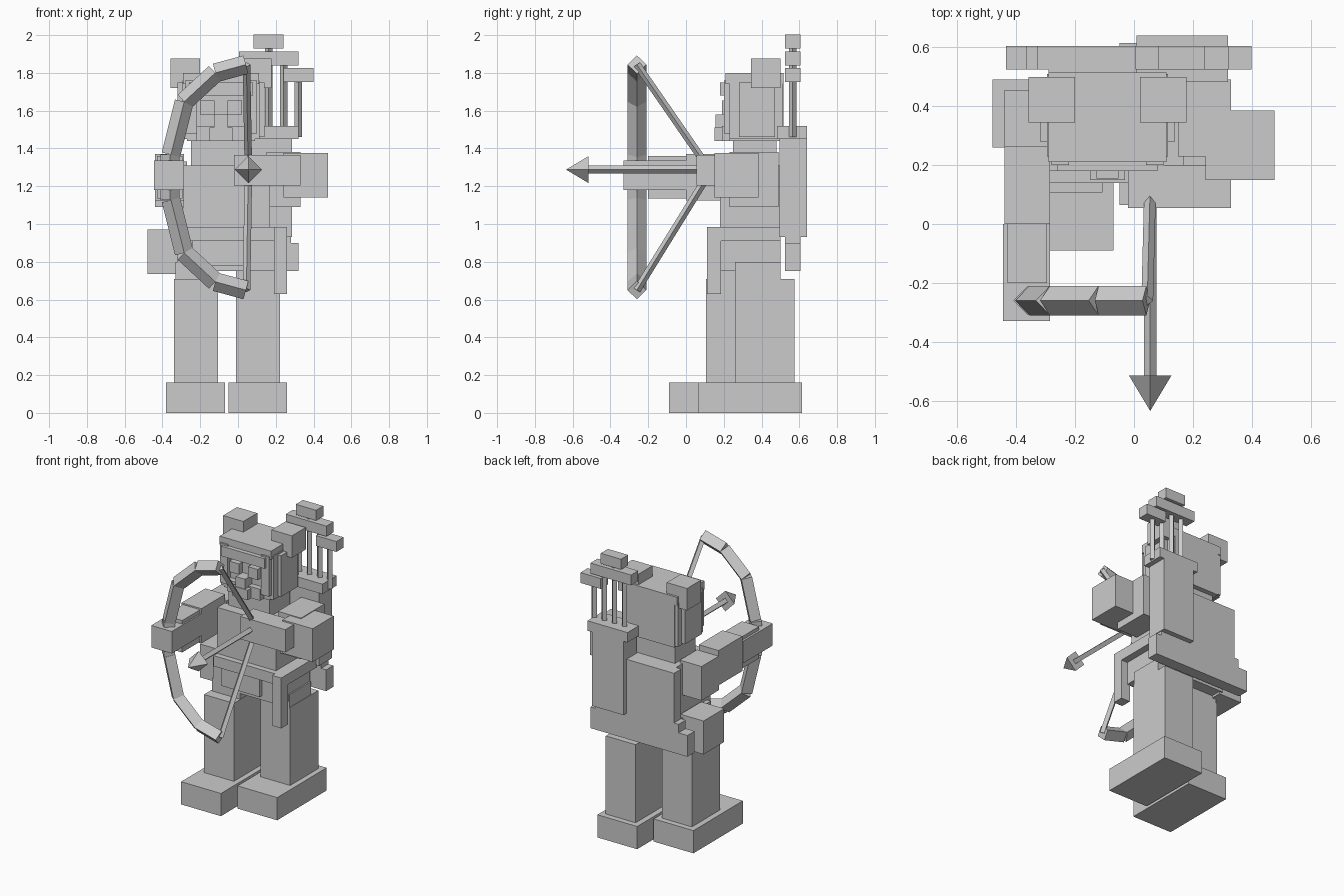
import bpy
from mathutils import Vector


def box(name, x0, x1, y0, y1, z0, z1):
    bpy.ops.mesh.primitive_cube_add(size=1, location=((x0 + x1) / 2, (y0 + y1) / 2, (z0 + z1) / 2))
    ob = bpy.context.object
    ob.name = name
    ob.scale = (x1 - x0, y1 - y0, z1 - z0)
    return ob


def rod(name, a, b, r, r2=None):
    # Four-sided rod with a diamond section, running from a to b
    a, b = Vector(a), Vector(b)
    bpy.ops.mesh.primitive_cone_add(vertices=4, radius1=r, radius2=r if r2 is None else r2,
                                    depth=(b - a).length, location=(a + b) / 2)
    ob = bpy.context.object
    ob.name = name
    ob.rotation_mode = 'QUATERNION'
    ob.rotation_quaternion = (b - a).to_track_quat('Z', 'Y')
    return ob


# Feet and legs: one leg steps forward
for side, dx, dy in (("left", 0, 0), ("right", 0.33, 0.155)):
    box(side + "_foot", -0.38 + dx, -0.07 + dx, -0.09 + dy, 0.46 + dy, 0, 0.16)
    box(side + "_leg", -0.34 + dx, -0.107 + dx, 0.107 + dy, 0.42 + dy, 0.16, 0.71)
box("left_hip", -0.33, -0.11, 0.18, 0.42, 0.70, 0.8)
box("right_hip", -0.01, 0.22, 0.26, 0.5, 0.70, 0.8)

# Torso, belt and hanging strap
box("torso", -0.29, 0.17, 0.18, 0.53, 0.95, 1.31)
box("pelvis", -0.32, 0.21, 0.18, 0.5, 0.75, 0.95)
box("belt", -0.29, 0.26, 0.14, 0.5, 0.91, 0.985)
box("tunic_hem", -0.24, 0.06, 0.155, 0.2, 0.78, 0.91)
box("belt_strap", 0.19, 0.26, 0.11, 0.185, 0.63, 0.985)
box("pouch", -0.48, -0.30, 0.26, 0.49, 0.735, 0.97)

# Cape, stepping wider toward the hem
box("cape_upper", -0.33, 0.2, 0.525, 0.605, 0.96, 1.31)
box("cape_middle", -0.365, 0.28, 0.525, 0.605, 0.90, 0.96)
box("cape_hem", -0.435, 0.32, 0.525, 0.605, 0.75, 0.90)

# Neck, head and ears
box("neck", -0.25, 0.07, 0.25, 0.48, 1.3, 1.46)
box("head", -0.27, 0.09, 0.23, 0.515, 1.44, 1.79)
box("hood_top", -0.29, 0.11, 0.21, 0.515, 1.74, 1.8)
for s, side in ((-1, "left"), (1, "right")):
    def mirrored(name, a, b, *r):
        lo, hi = sorted((-0.09 + s * a, -0.09 + s * b))
        box(side + name, lo, hi, *r)
    mirrored("_hood_inner", 0.18, 0.205, 0.23, 0.51, 1.45, 1.76)
    mirrored("_hood_outer", 0.2, 0.23, 0.28, 0.47, 1.46, 1.75)
    mirrored("_cheek", 0.13, 0.19, 0.20, 0.26, 1.48, 1.76)
    mirrored("_ear", 0.11, 0.268, 0.345, 0.50, 1.72, 1.875)
    mirrored("_eye", 0.035, 0.11, 0.19, 0.25, 1.58, 1.655)
box("brow", -0.26, 0.08, 0.18, 0.25, 1.68, 1.75)
box("nose", -0.127, -0.053, 0.155, 0.25, 1.51, 1.58)
box("chin", -0.22, 0.04, 0.19, 0.25, 1.44, 1.52)
box("beard", -0.15, -0.03, 0.15, 0.25, 1.44, 1.51)

# Arm holding the bow
box("bow_upper_arm", -0.44, -0.27, 0.26, 0.455, 1.09, 1.33)
box("bow_forearm", -0.44, -0.285, 0.0, 0.265, 1.125, 1.37)
box("bow_wrist", -0.43, -0.295, -0.2, 0.01, 1.135, 1.36)
box("bow_hand", -0.445, -0.285, -0.33, 0.0, 1.18, 1.335)

# Arm drawing the string
box("draw_upper_arm", 0.15, 0.33, 0.23, 0.49, 1.09, 1.38)
box("draw_elbow", 0.242, 0.477, 0.15, 0.385, 1.14, 1.375)
box("draw_hand", -0.02, 0.33, 0.055, 0.2, 1.205, 1.365)

# Bow limbs mirrored about the grip
by, mid = -0.26, 1.247
half = [(-0.355, 0.12), (-0.285, 0.40), (-0.12, 0.553), (0.042, 0.597)]
rod("bow_grip", (-0.36, by, mid - 0.12), (-0.36, by, mid + 0.12), 0.05)
for s in (-1, 1):
    for (xa, za), (xb, zb) in zip(half, half[1:]):
        rod("bow_limb", (xa, by, mid + s * za), (xb, by, mid + s * zb), 0.05)
    rod("bow_string", (0.045, by, mid + s * 0.597), (0.055, 0.13, 1.28), 0.02)

# Nocked arrow
rod("arrow_shaft", (0.055, 0.1, 1.288), (0.055, -0.53, 1.288), 0.021)
rod("arrow_head", (0.055, -0.515, 1.288), (0.055, -0.635, 1.288), 0.072, 0)

# Quiver and spare arrows with block fletching
box("quiver", 0.04, 0.285, 0.495, 0.64, 0.93, 1.46)
box("quiver_rim", 0.008, 0.32, 0.482, 0.64, 1.45, 1.52)
for x, z in ((0.084, 1.84), (0.162, 1.93), (0.242, 1.84), (0.32, 1.752)):
    rod("spare_arrow", (x, 0.565, 1.46), (x, 0.565, z + 0.01), 0.02)
    box("fletching", x - 0.079, x + 0.079, 0.525, 0.605, z, z + 0.073)
